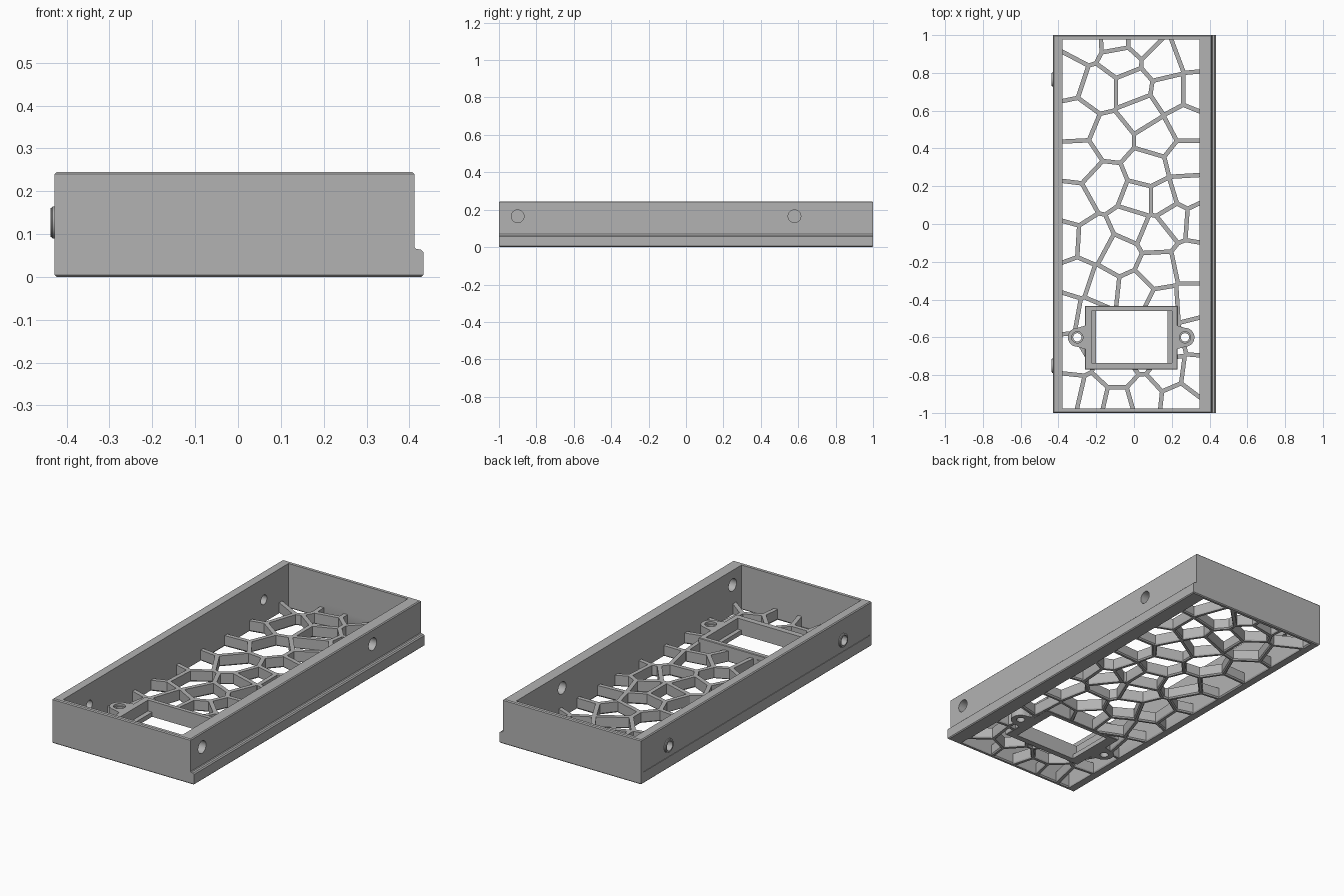
import bpy, bmesh, math
from mathutils import Vector

cube = bpy.data.objects.get("Cube")
if cube:
    bpy.data.objects.remove(cube, do_unlink=True)

grey = bpy.data.materials.new("plain_grey")
grey.use_nodes = True
colour = (0.45, 0.45, 0.45, 1)
grey.diffuse_color = colour
grey.node_tree.nodes["Principled BSDF"].inputs["Base Color"].default_value = colour


def loft(bm, rings):
    """Closed solid through matching rings of points."""
    loops = [[bm.verts.new(p) for p in ring] for ring in rings]
    n = len(loops[0])
    for low, high in zip(loops, loops[1:]):
        for i in range(n):
            j = (i + 1) % n
            bm.faces.new((low[i], low[j], high[j], high[i]))
    bm.faces.new(loops[0][::-1])
    bm.faces.new(loops[-1])


def make(name, *solids, chamfer=0):
    """One object from one or more lofted solids."""
    bm = bmesh.new()
    for rings in solids:
        loft(bm, rings)
    bmesh.ops.recalc_face_normals(bm, faces=bm.faces[:])
    if chamfer:
        levels = (min(v.co.z for v in bm.verts), max(v.co.z for v in bm.verts))
        edges = [e for e in bm.edges
                 if any(all(abs(v.co.z - z) < 1e-5 for v in e.verts) for z in levels)]
        bmesh.ops.bevel(bm, geom=edges, offset=chamfer, segments=1, affect='EDGES')
    mesh = bpy.data.meshes.new(name)
    bm.to_mesh(mesh)
    bm.free()
    mesh.materials.append(grey)
    obj = bpy.data.objects.new(name, mesh)
    bpy.context.collection.objects.link(obj)
    return obj


def combine(obj, other, operation='DIFFERENCE'):
    """Apply a boolean and discard the second object."""
    mod = obj.modifiers.new("combine", 'BOOLEAN')
    mod.object, mod.operation, mod.solver = other, operation, 'EXACT'
    bpy.ops.object.select_all(action='DESELECT')
    bpy.context.view_layer.objects.active = obj
    obj.select_set(True)
    bpy.ops.object.modifier_apply(modifier=mod.name)
    bpy.data.objects.remove(other, do_unlink=True)


def slab(outline, z0, z1):
    return [[(p[0], p[1], z) for p in outline] for z in (z0, z1)]


def rect(x0, x1, y0, y1):
    return [Vector(p) for p in ((x0, y0), (x1, y0), (x1, y1), (x0, y1))]


def circle(cx, cy, r, n=32):
    return [(cx + r * math.cos(math.tau * i / n), cy + r * math.sin(math.tau * i / n))
            for i in range(n)]


def rod(x0, x1, y, z, r):
    """Cylinder along x."""
    return [[(x, a, b) for a, b in circle(y, z, r)] for x in (x0, x1)]


# Main sizes
HEIGHT, FLOOR, FRAME_TOP = 0.245, 0.06, 0.085
LEFT_IN, RIGHT_IN, END_IN = -0.378, 0.347, 0.978
RIB = 0.0115
inside = rect(LEFT_IN, RIGHT_IN, -END_IN, END_IN)

# Tray body: side ledge in the profile, then the open cavity
profile = [(-.428, 0), (.433, 0), (.433, .058), (.427, .064),
           (.416, .065), (.412, .069), (.412, HEIGHT), (-.428, HEIGHT)]
tray = make("tray_body", [[(x, y, z) for x, z in profile] for y in (-1, 1)], chamfer=.005)
combine(tray, make("cavity", slab(inside, FLOOR, .4)))

# Floor lattice: cell centres in hundredths, each cell cut out between the ribs
centres = [Vector(c) / 100 for c in (
    (-26, 97), (-9, 98), (3, 98), (31, 92), (-7, 87), (15, 86), (-36, 78),
    (-18, 72), (-1, 72), (19, 69), (33, 69), (4, 59), (-31, 54), (27, 54),
    (-12, 46), (12, 46), (-30, 34), (27, 34), (7, 29), (-15, 20), (28, 17),
    (3, 13), (15, 13), (-33, 10), (21, 3), (35, 2), (-1, 0), (11, -5),
    (-38, -8), (-21, -9), (-8, -16), (31, -21), (12, -25), (-30, -30),
    (-18, -34), (1, -36), (31, -42), (15, -43), (-35, -46), (-24, -48),
    (35, -58), (-21, -63), (16, -63), (4, -68), (-33, -70), (-9, -78),
    (18, -79), (33, -81), (-35, -89), (5, -91), (-22, -92), (24, -93), (-9, -95))]


def clip(poly, point, normal):
    """Keep the part of a polygon behind a line."""
    out = []
    for a, b in zip(poly, poly[1:] + poly[:1]):
        da, db = (a - point).dot(normal), (b - point).dot(normal)
        if da <= 0:
            out.append(a)
        if da * db < 0:
            out.append(a.lerp(b, da / (da - db)))
    return out


holes = []
for c in centres:
    cell = inside
    for other in centres:
        if other is not c:
            n = (other - c).normalized()
            cell = clip(cell, (c + other) / 2 - n * RIB, n)
    if len(cell) < 3:
        continue
    mid = sum(cell, Vector((0, 0))) / len(cell)
    # The rib undersides are chamfered by a slightly wider mouth
    holes.append([[(*(mid + (p - mid) * s), z) for p in cell]
                  for s, z in ((1.07, -.001), (1, .007), (1, FLOOR + .02))])
combine(tray, make("lattice_holes", *holes))

# Screen frame with two screw ears
X0, X1, Y0, Y1 = -.26, .23, -.77, -.435
EAR_Y, EAR_R = -.60, .05
combine(tray, make("frame_gap", slab(rect(X0 + .002, X1 - .002, Y0 + .002, Y1 - .002), -.1, .2)))
frame = make("screen_frame", slab(rect(X0, X1, Y0, Y1), 0, FRAME_TOP), chamfer=.003)
combine(frame, make("opening", slab(rect(-.2, .178, -.735, -.46), -.1, .2)))
combine(frame, make("screen_recess", slab(rect(-.225, .2, -.735, -.46), .025, .2)))

for name, side, root, cx in (("right", -1, X0, -.30), ("left", 1, X1, .27)):
    arc = [(cx + side * EAR_R * math.sin(math.pi * i / 16),
            EAR_Y + EAR_R * math.cos(math.pi * i / 16)) for i in range(17)]
    outline = [(root - side * .01, EAR_Y + .065)] + arc + [(root - side * .01, EAR_Y - .065)]
    ear = make(name + "_screw_ear", slab(outline, 0, FRAME_TOP))
    for target in (ear, tray):
        combine(target, make("screw_hole", slab(circle(cx, EAR_Y, .022), -.1, .2)))
    combine(ear, make("screw_sink", slab(circle(cx, EAR_Y, .03), FRAME_TOP - .012, .2)))

# Right wall: two plain holes
for y in (-.9, .58):
    combine(tray, make("wall_hole", rod(.3, .5, y, .165, .034)))

# Left wall: seam groove and two hollow pegs
combine(tray, make("seam", slab(rect(-.5, -.425, -.98, .98), .062, .068)))
for name, y in (("front", -.75), ("back", .765)):
    peg = make(name + "_peg", [ring for x0, x1, r in ((-.41, -.433, .0375), (-.435, -.437, .034))
                               for ring in rod(x0, x1, y, .127, r)])
    for target in (peg, tray):
        combine(target, make("peg_bore", rod(-.5, -.3, y, .127, .026)))

# Flat faces, with the round holes smoothed
for obj in [o for o in bpy.context.scene.objects if o.type == 'MESH' and grey.name in o.data.materials]:
    bpy.ops.object.select_all(action='DESELECT')
    obj.select_set(True)
    bpy.context.view_layer.objects.active = obj
    bpy.ops.object.shade_smooth_by_angle(angle=math.radians(20))
